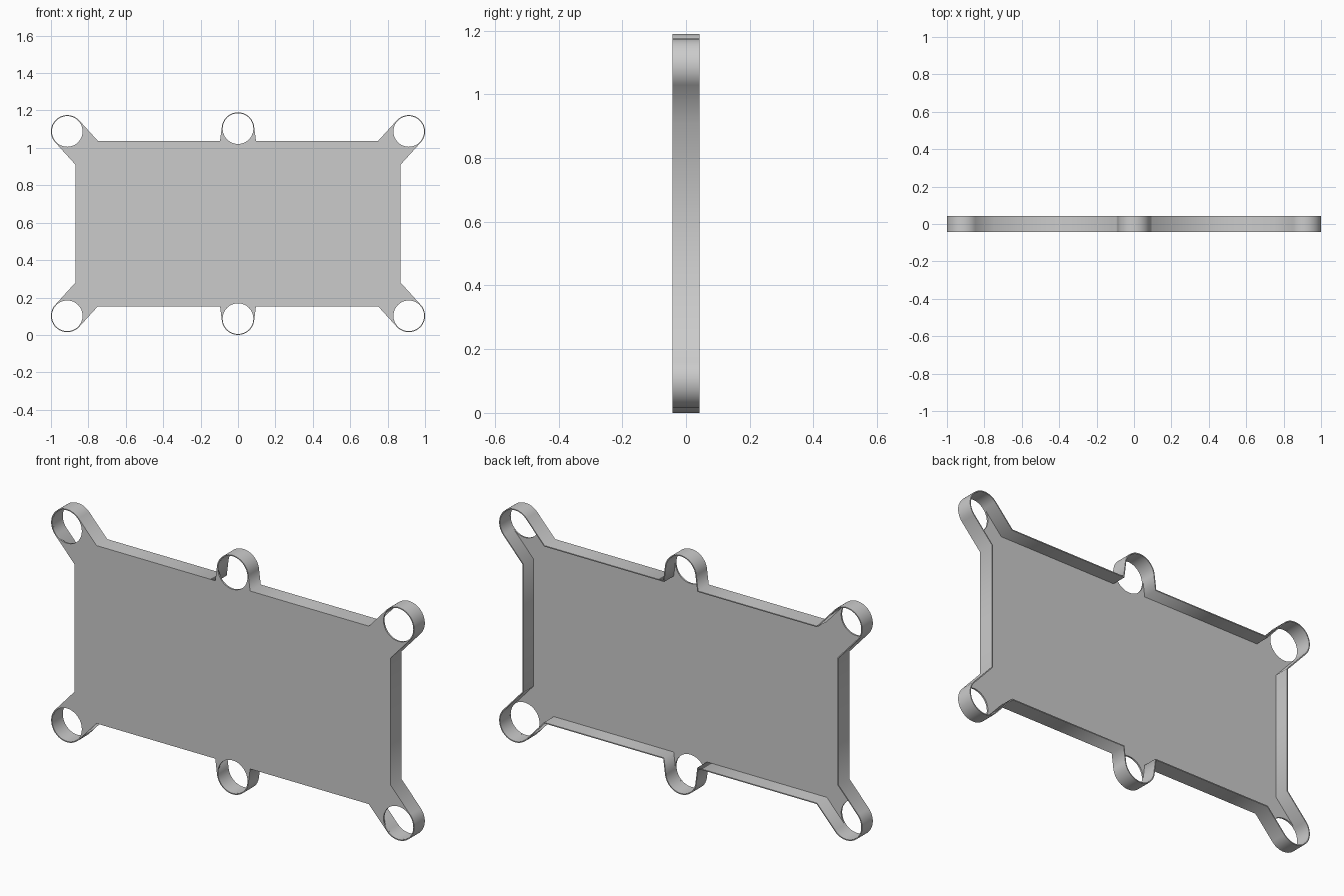
import bpy
from math import sin, cos, acos, atan2, pi, hypot

if "Cube" in bpy.data.objects:
    bpy.data.objects.remove(bpy.data.objects["Cube"])

MID_Z = 0.595            # height of the plate centre
R_OUT, R_HOLE = 0.087, 0.082
WALL, SKIN = 0.005, 0.008
FRONT, BACK = -0.042, 0.042
CORNER, MIDDLE = (0.913, 0.493), (0.0, 0.508)   # lug centres, relative to plate centre


def touch_angle(p, c, side):
    """Angle on a lug circle where the straight edge from p becomes tangent."""
    dx, dz = p[0] - c[0], p[1] - c[1]
    return atan2(dz, dx) + side * acos(R_OUT / hypot(dx, dz))


def arc(c, r, a, b, n):
    return [(c[0] + r * cos(a + (b - a) * i / n),
             c[1] + r * sin(a + (b - a) * i / n)) for i in range(n + 1)]


def inset(pts, d):
    """Offset a counter-clockwise loop inward with mitred corners."""
    out = []
    for i, (x, z) in enumerate(pts):
        (px, pz), (nx, nz) = pts[i - 1], pts[(i + 1) % len(pts)]
        l1, l2 = hypot(x - px, z - pz), hypot(nx - x, nz - z)
        a = (-(z - pz) / l1, (x - px) / l1)
        b = (-(nz - z) / l2, (nx - x) / l2)
        k = d / (1 + a[0] * b[0] + a[1] * b[1])
        out.append((x + (a[0] + b[0]) * k, z + (a[1] + b[1]) * k))
    return out


def slab(name, loops, y0, y1):
    """Extrude filled front-view loops (inner loops become holes) from y0 to y1."""
    cu = bpy.data.curves.new(name, 'CURVE')
    cu.dimensions = '2D'
    cu.fill_mode = 'BOTH'
    cu.extrude = (y1 - y0) / 2
    for loop in loops:
        s = cu.splines.new('POLY')
        s.points.add(len(loop) - 1)
        for p, (x, z) in zip(s.points, loop):
            p.co = (x, z, 0, 1)
        s.use_cyclic_u = True
    ob = bpy.data.objects.new(name, cu)
    ob.location = (0, (y0 + y1) / 2, MID_Z)
    ob.rotation_euler = (pi / 2, 0, 0)
    bpy.context.collection.objects.link(ob)
    bpy.ops.object.select_all(action='DESELECT')
    ob.select_set(True)
    bpy.context.view_layer.objects.active = ob
    bpy.ops.object.convert(target='MESH')
    return ob


# One quarter of the outline: side, corner lug, top edge, half of the middle lug
side, top, foot = (0.87, 0.316), (0.75, 0.443), (0.096, 0.443)
a0 = touch_angle(side, CORNER, 1)
a1 = touch_angle(top, CORNER, -1) % (2 * pi)
m0 = touch_angle(foot, MIDDLE, 1)
quarter = ([side] + arc(CORNER, R_OUT, a0, a1, 24) + [top, foot]
           + arc(MIDDLE, R_OUT, m0, pi / 2, 12))

# Mirror it left, then turn the upper half round to make the lower half
upper = quarter + [(-x, z) for x, z in quarter[-2::-1]]
outline = upper + [(-x, -z) for x, z in upper]

# Round openings in the six lugs
centres = [(sx * CORNER[0], sz * CORNER[1]) for sx in (-1, 1) for sz in (-1, 1)]
centres += [(0, s * MIDDLE[1]) for s in (-1, 1)]
holes = [arc(c, R_HOLE, 0, 2 * pi, 48)[:-1] for c in centres]

# Thin front plate, and the rim wall running back from its edge
slab("front_plate", [outline] + holes, FRONT, FRONT + SKIN)
slab("rim_wall", [outline, inset(outline, WALL)], FRONT + SKIN, BACK)
